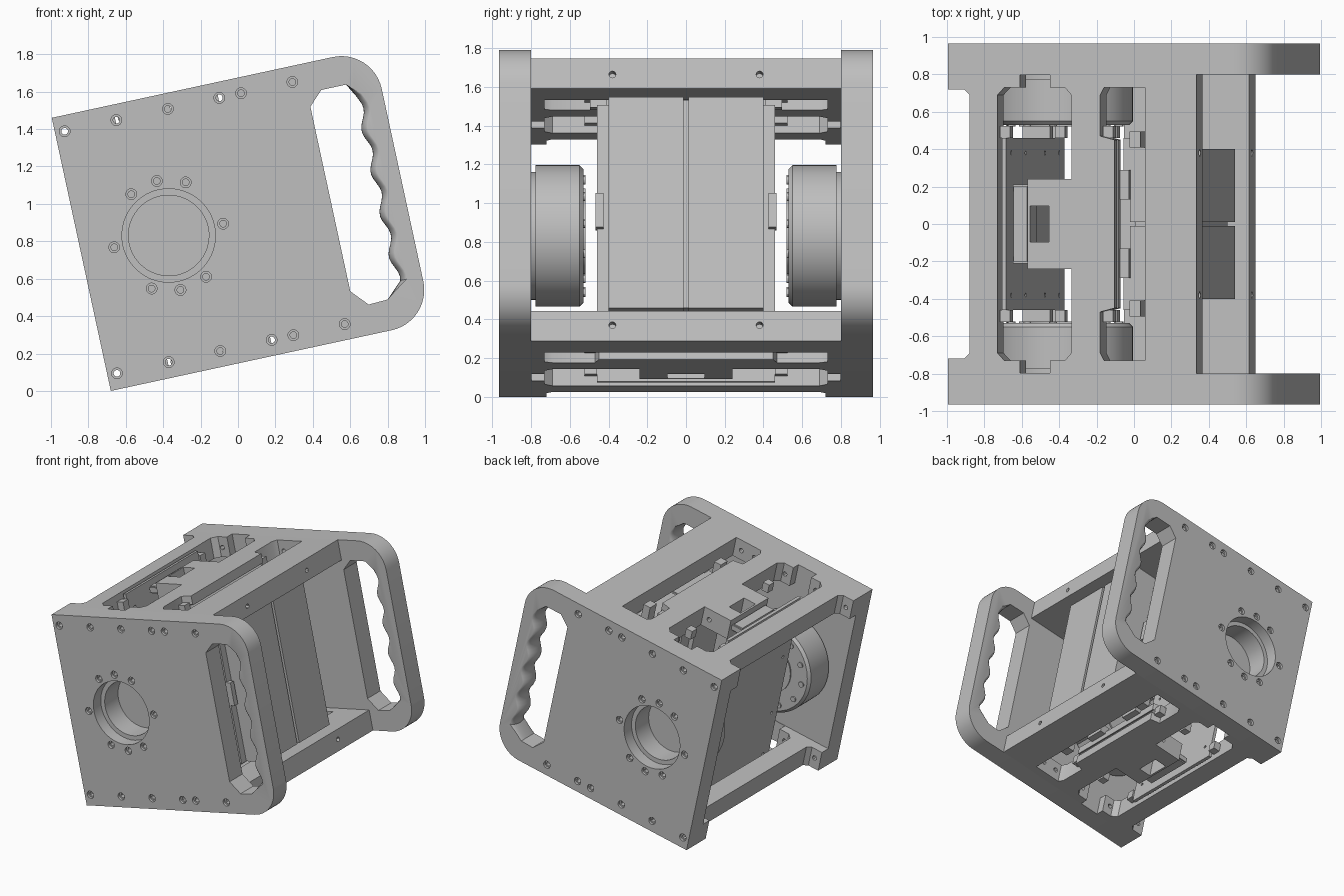
import bpy, bmesh
from math import sin, cos, pi, radians
from mathutils import Matrix, Vector

cube = bpy.data.objects.get("Cube")
if cube:
    bpy.data.objects.remove(cube, do_unlink=True)

# Everything is laid out upright (u along, y across, v up), then tilted at the end
TILT = Matrix.Translation((-0.68, 0, 0)) @ Matrix.Rotation(radians(-12.2), 4, 'Y')
HEIGHT, LENGTH, DEPTH = 1.494, 1.757, 1.36
WALL_IN, WALL_OUT, THICK = 0.80, 0.965, 0.16
HUB = (0.478, 0.747)
parts = []

gray = bpy.data.materials.new("machined_gray")
gray.use_nodes = True
gray.diffuse_color = (0.52, 0.52, 0.52, 1)
gray.node_tree.nodes["Principled BSDF"].inputs["Base Color"].default_value = gray.diffuse_color


def loft(name, rings, keep=True):
    """Closed solid through a list of equal point rings."""
    bm = bmesh.new()
    loops = [[bm.verts.new(p) for p in ring] for ring in rings]
    for a, b in zip(loops, loops[1:]):
        for i in range(len(a)):
            j = (i + 1) % len(a)
            bm.faces.new((a[i], a[j], b[j], b[i]))
    bm.faces.new(loops[0][::-1])
    bm.faces.new(loops[-1])
    bmesh.ops.recalc_face_normals(bm, faces=bm.faces)
    mesh = bpy.data.meshes.new(name)
    bm.to_mesh(mesh)
    bm.free()
    mesh.materials.append(gray)
    ob = bpy.data.objects.new(name, mesh)
    bpy.context.collection.objects.link(ob)
    if keep:
        parts.append(ob)
    return ob


def along_y(name, pts, y0, y1, keep=True):
    return loft(name, [[(u, y, v) for u, v in pts] for y in (y0, y1)], keep)


def along_v(name, pts, v0, v1, keep=True):
    return loft(name, [[(u, y, v) for u, y in pts] for v in (v0, v1)], keep)


def box(name, u0, u1, y0, y1, v0, v1, keep=True):
    return along_v(name, [(u0, y0), (u1, y0), (u1, y1), (u0, y1)], v0, v1, keep)


def circle(c, r, n=48):
    return [(c[0] + r * cos(2 * pi * i / n), c[1] + r * sin(2 * pi * i / n)) for i in range(n)]


def mirrored(half):
    return half + [(u, -y) for u, y in reversed(half)]


def cut(target, cutters):
    """Subtract the cutters and delete them."""
    for c in cutters:
        c.hide_render = True
        mod = target.modifiers.new("cut", 'BOOLEAN')
        mod.object, mod.solver = c, 'EXACT'
    bpy.context.view_layer.update()
    graph = bpy.context.evaluated_depsgraph_get()
    mesh = bpy.data.meshes.new_from_object(target.evaluated_get(graph))
    target.modifiers.clear()
    target.data = mesh
    for c in cutters:
        bpy.data.objects.remove(c, do_unlink=True)


# Side plate outline with two rounded handle corners
R = 0.22
outline = [(0, HEIGHT), (0, 0)]
for centre_v, start in ((R, -pi / 2), (HEIGHT - R, 0)):
    outline += [(LENGTH - R + R * cos(start + pi / 2 * i / 12),
                 centre_v + R * sin(start + pi / 2 * i / 12)) for i in range(13)]


def grip_ring(y, flare):
    """Hand opening with finger grooves on the outer edge."""
    ring = [(1.445, 0.16), (1.364, 0.25), (1.364, 1.26), (1.44, 1.335), (1.575, 1.335)]
    for i in range(41):
        v = 1.27 - 1.02 * i / 40
        ring.append((1.622 + 0.018 * cos(2 * pi * (v - 0.5) / 0.23) + flare, v))
    ring.append((1.55, 0.165))
    return [(u, y, v) for u, v in ring]


EDGE_U = (0.052, 0.335, 0.617, 0.898, 1.017, 1.298)
EDGE_V = (0.085, HEIGHT - 0.085)

# Side plates with handles, hub openings and screw holes
for s, side in ((1, "back"), (-1, "front")):
    plate = along_y(side + "_side_plate", outline, s * WALL_IN, s * WALL_OUT)
    mid, reach = (WALL_IN + WALL_OUT) / 2, 0.084
    rings = []
    for i in range(13):
        a = -pi / 2 + pi * i / 12
        rings.append(grip_ring(s * (mid + reach * sin(a)), 0.04 * (1 - cos(a))))
    cutters = [loft("grip_cutter", rings, False),
               along_y("hub_cutter", circle(HUB, 0.25), s * 0.87, s * 1.1, False),
               along_y("bore_cutter", circle(HUB, 0.215), s * 0.7, s * 1.0, False)]
    holes = [(u, v) for u in EDGE_U for v in EDGE_V]
    holes += [(HUB[0] + 0.298 * cos(radians(a)), HUB[1] + 0.298 * sin(radians(a)))
              for a in (0, 60, 90, 120, 180, 240, 270, 300)]
    for h in holes:
        cutters.append(along_y("sink", circle(h, 0.029, 16), s * 0.945, s * 1.0, False))
        cutters.append(along_y("hole", circle(h, 0.018, 12), s * 0.75, s * 0.96, False))
    cut(plate, cutters)

    # Motor drum with chamfered inner rim, hollow towards the hub opening
    profile = [(0.345, 0.53), (0.365, 0.55), (0.365, 0.776), (0.33, 0.776), (0.33, 0.802)]
    drum = loft(side + "_motor", [[(u, s * y, v) for u, v in circle(HUB, r, 64)]
                                  for r, y in profile])
    cut(drum, [along_y("motor_bore", circle(HUB, 0.215), s * 0.7, s * 0.9, False)])
    along_y(side + "_motor_cap", circle(HUB, 0.2), s * 0.52, s * 0.54)
    for i in range(12):
        c = (HUB[0] + 0.3 * cos(pi * i / 6), HUB[1] + 0.3 * sin(pi * i / 6))
        along_y(side + "_motor_screw", circle(c, 0.022, 12), s * 0.52, s * 0.54)

# Top and bottom plates with two slots each
plate_half = [(0.12, 0.69), (0.09, 0.72), (0, 0.72), (0, 0.802), (DEPTH, 0.802)]
slot_rear = [(0.435, 0.24), (0.676, 0.24), (0.676, 0.69), (0.64, 0.73), (0.558, 0.73),
             (0.558, 0.797), (0.394, 0.797), (0.394, 0.73), (0.31, 0.73), (0.271, 0.69)]
slot_front = [(0.911, 0.45), (0.834, 0.47), (0.834, 0.69), (0.855, 0.73), (1.08, 0.73)]

for name, flip in (("bottom", False), ("top", True)):
    def lv(a, b):
        return (HEIGHT - b, HEIGHT - a) if flip else (a, b)

    plate = along_v(name + "_plate", mirrored(plate_half), *lv(0, THICK))
    through = lv(-0.1, 0.3)
    cutters = [along_v("slot", mirrored(slot_rear), *through, False),
               along_v("slot", mirrored(slot_front), *through, False),
               box("tongue_window", 0.45, 0.555, -0.095, 0.095, *through, False)]
    v_mid = lv(0.085, 0.085)[0]
    for u in EDGE_U[:-1]:
        cutters.append(along_y("hole", circle((u, v_mid), 0.018, 12), -0.9, 0.9, False))
    for y in (-0.38, 0.38):
        ring = circle((y, v_mid), 0.018, 12)
        cutters.append(loft("end_hole", [[(u, a, b) for a, b in ring] for u in (1.3, 1.4)], False))
    cut(plate, cutters)

    # Connector bar across the rear panel edge
    box(name + "_connector_bar", 0.35, 0.425, -0.2, 0.2, *lv(0.04, 0.1))
    for s in (1, -1):
        box(name + "_connector_end", 0.345, 0.485, s * 0.175, s * 0.21, *lv(0.05, 0.09))
        # Clamp blocks beside the panel and the drive boxes
        for u in (0.275, 0.575, 0.838):
            box(name + "_clamp", u, u + 0.055, s * 0.46, s * 0.525, *lv(0.05, 0.12))
        box(name + "_box_clamp", 0.98, 1.04, s * 0.41, s * 0.495, *lv(0.06, 0.19))
        # Locating teeth on the box ends
        box(name + "_box_tooth", 0.885, 0.96, s * 0.13, s * 0.29, *lv(0.14, 0.21))

# Rear panel standing in the rear slots
panel = box("rear_panel", 0.293, 0.317, -0.46, 0.46, 0.012, HEIGHT - 0.012)
cut(panel, [loft("panel_hole", [[(u, a, b) for a, b in circle((y, v), 0.012, 10)]
                                for u in (0.25, 0.35)], False)
            for y in (-0.38, 0.38) for v in (0.14, 0.5, 0.99, HEIGHT - 0.14)])

# Pair of drive boxes with a narrow gap between them
for s, side in ((1, "back"), (-1, "front")):
    body = [(0.955, 0.012), (0.955, 0.13), (0.92, 0.13), (0.92, 0.46), (1.1, 0.46),
            (1.1, 0.4), (1.29, 0.4), (1.29, 0.012)]
    along_v(side + "_drive_box", [(u, s * y) for u, y in body], 0.19, 1.305)
    box(side + "_box_tab", 1.06, 1.14, s * 0.425, s * 0.468, 0.65, 0.83)
box("box_spacer", 0.98, 1.25, -0.02, 0.02, 0.2, 1.295)

# Tilt into place and shade
for ob in parts:
    ob.data.transform(TILT)
bpy.ops.object.select_all(action='DESELECT')
for ob in parts:
    ob.select_set(True)
bpy.context.view_layer.objects.active = parts[0]
bpy.ops.object.shade_smooth_by_angle(angle=radians(30))
